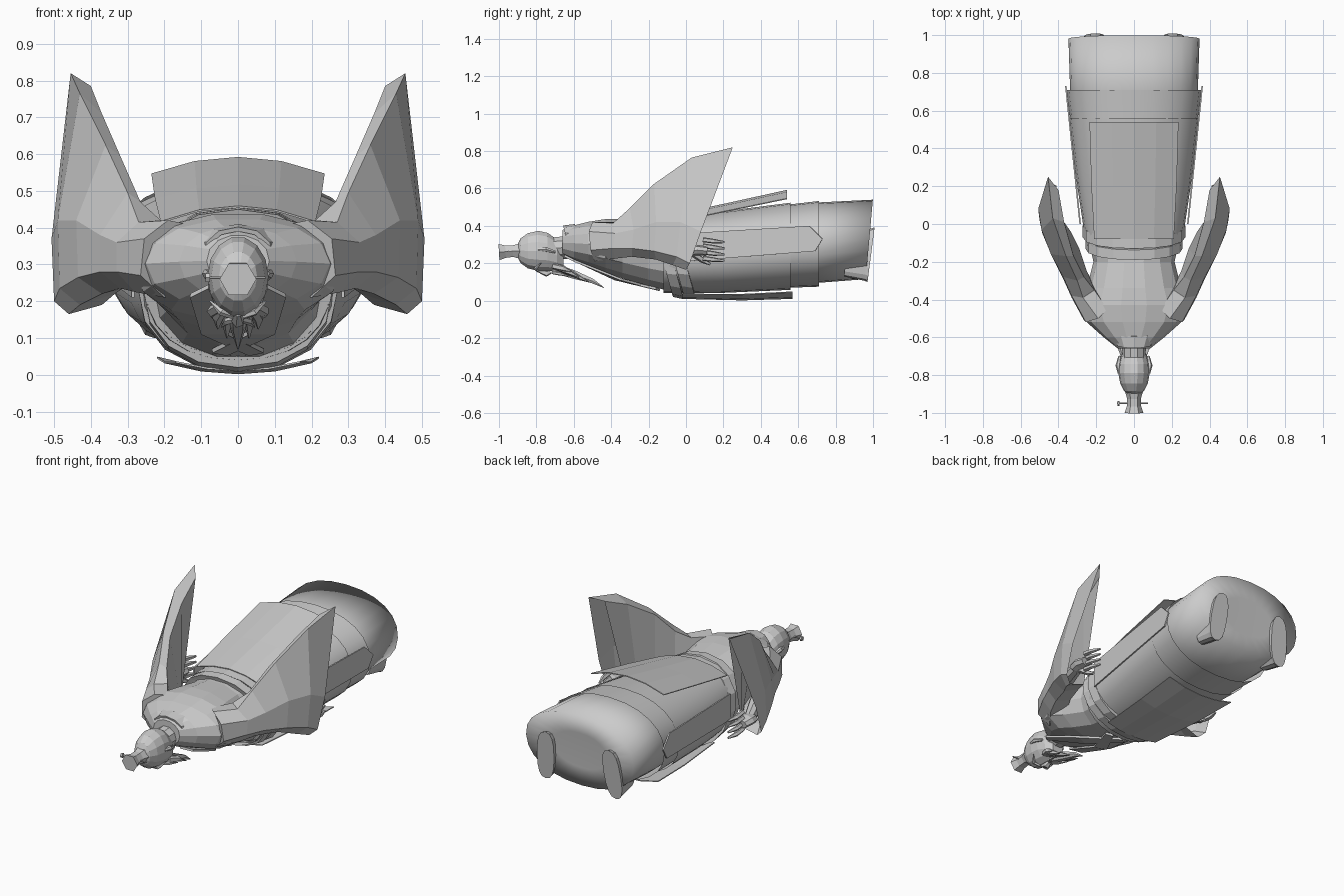
import bpy, bmesh, math
from mathutils import Vector


def make(name, verts, faces, smooth=False, thick=0, angle=40):
    me = bpy.data.meshes.new(name)
    me.from_pydata([tuple(v) for v in verts], [], faces)
    bm = bmesh.new()
    bm.from_mesh(me)
    bmesh.ops.recalc_face_normals(bm, faces=bm.faces)
    bm.to_mesh(me)
    bm.free()
    ob = bpy.data.objects.new(name, me)
    bpy.context.collection.objects.link(ob)
    if thick:
        m = ob.modifiers.new("thickness", "SOLIDIFY")
        m.thickness = thick
        m.offset = 0
    if smooth:
        bpy.ops.object.select_all(action="DESELECT")
        ob.select_set(True)
        bpy.context.view_layer.objects.active = ob
        bpy.ops.object.shade_smooth_by_angle(angle=math.radians(angle))
    return ob


def loft(name, rings, start=True, end=True, **kw):
    n = len(rings[0])
    verts = [v for r in rings for v in r]
    faces = [(i * n + j, i * n + (j + 1) % n, (i + 1) * n + (j + 1) % n, (i + 1) * n + j)
             for i in range(len(rings) - 1) for j in range(n)]
    if start:
        faces.append(tuple(range(n))[::-1])
    if end:
        faces.append(tuple(range((len(rings) - 1) * n, len(rings) * n)))
    return make(name, verts, faces, **kw)


def section(y, w, lo, hi, n=16, e=2.0, x=0, shear=0):
    # superellipse slice across the body, optionally leaning in y
    out = []
    for k in range(n):
        a = 2 * math.pi * k / n
        c, s = math.cos(a), math.sin(a)
        px = x + w * math.copysign(abs(c) ** (2 / e), c)
        pz = (lo + hi) / 2 + (hi - lo) / 2 * math.copysign(abs(s) ** (2 / e), s)
        out.append((px, y + shear * (pz - (lo + hi) / 2), pz))
    return out


def tube(name, pts, radii, n=6, flat=1.0):
    pts = [Vector(p) for p in pts]
    rings = []
    for i, p in enumerate(pts):
        d = pts[min(i + 1, len(pts) - 1)] - pts[max(i - 1, 0)]
        q = d.to_track_quat("Z", "Y")
        rings.append([p + q @ Vector((radii[i] * math.cos(2 * math.pi * k / n),
                                      radii[i] * flat * math.sin(2 * math.pi * k / n), 0))
                      for k in range(n)])
    return loft(name, rings)


def panel(name, rows, thick=0.005):
    # cloth sheet: each row is (y, half width, centre z, edge z)
    us = (-1, -0.5, 0, 0.5, 1)
    verts = [(u * w, y, zc + (ze - zc) * u * u) for y, w, zc, ze in rows for u in us]
    faces = [(i * 5 + j, i * 5 + j + 1, i * 5 + j + 6, i * 5 + j + 5)
             for i in range(len(rows) - 1) for j in range(4)]
    return make(name, verts, faces, thick=thick)


# Torso, from the waist to the neck (the figure lies face down)
loft("torso", [section(y, w, lo, hi, 14, 2.1) for y, w, lo, hi in (
    (-0.66, 0.085, 0.24, 0.38), (-0.6, 0.16, 0.21, 0.405), (-0.52, 0.25, 0.18, 0.425),
    (-0.43, 0.285, 0.145, 0.44), (-0.34, 0.25, 0.115, 0.44), (-0.2, 0.215, 0.075, 0.43),
    (-0.08, 0.24, 0.045, 0.43))])

# Skirt layers; the inner one is closed by a softly shaded bottom
E = 2.2
loft("under_skirt", [section(y, w, lo, hi, 24, E, shear=s) for y, w, lo, hi, s in (
    (0.0, 0.25, 0.05, 0.44, 0), (0.4, 0.3, 0.08, 0.49, 0), (0.7, 0.338, 0.095, 0.525, 0),
    (0.98, 0.347, 0.115, 0.54, 0.09), (0.975, 0.17, 0.22, 0.43, 0.09))], smooth=True, angle=120)
loft("middle_skirt", [section(y, w, lo, hi, 24, E) for y, w, lo, hi in (
    (-0.1, 0.25, 0.05, 0.44), (0.3, 0.307, 0.06, 0.485), (0.71, 0.356, 0.075, 0.533))],
    start=False, end=False, smooth=True)
loft("outer_skirt", [section(y, w, lo, hi, 24, E) for y, w, lo, hi in (
    (-0.12, 0.252, 0.04, 0.445), (0.2, 0.3, 0.042, 0.478), (0.56, 0.344, 0.058, 0.524))],
    start=False, end=False, smooth=True)

# Belt bands, lower at the front
for name, y0, y1, w in (("belt_upper", -0.13, -0.075, 0.258), ("belt_lower", -0.07, -0.01, 0.272)):
    loft(name, [section(y, r, lo, hi, 16, E, shear=-0.28) for y, r, lo, hi in (
        (y0, w - 0.02, 0.045, 0.435), (y0, w, 0.02, 0.45),
        (y1, w, 0.008, 0.455), (y1, w - 0.02, 0.04, 0.44))])

# Hanging cloth panels at back, front and sides
panel("back_panel", [(-0.08, 0.21, 0.457, 0.415), (0.2, 0.225, 0.515, 0.475), (0.54, 0.235, 0.59, 0.545)])
panel("front_panel", [(-0.02, 0.17, 0.012, 0.035), (0.3, 0.2, 0.004, 0.034), (0.57, 0.22, 0.012, 0.047)])
for s in (-1, 1):
    side = [(0.0, 0.21), (0.69, 0.265), (0.73, 0.33), (0.66, 0.40), (0.0, 0.36)]
    make("side_panel", [(s * (0.285 + 0.104 * y), y, z) for y, z in side],
         [(0, 1, 2, 3, 4)], thick=0.008)

# Sleeves: rings of bottom, outer low, outer high, top, inner high, inner low
sleeve = [
    [(.20, -.49, .21), (.265, -.51, .27), (.255, -.52, .37), (.19, -.50, .42), (.14, -.45, .41), (.14, -.42, .23)],
    [(.28, -.38, .225), (.33, -.39, .28), (.33, -.38, .36), (.27, -.39, .415), (.21, -.35, .42), (.21, -.32, .24)],
    [(.32, -.29, .235), (.375, -.29, .28), (.375, -.28, .38), (.30, -.30, .495), (.265, -.28, .47), (.25, -.25, .25)],
    [(.37, -.16, .22), (.435, -.17, .265), (.44, -.16, .42), (.36, -.17, .625), (.32, -.17, .595), (.29, -.13, .25)],
    [(.43, -.07, .19), (.485, -.05, .235), (.49, -.03, .42), (.43, .03, .765), (.37, .01, .71), (.335, -.04, .22)],
    [(.46, .00, .165), (.50, .02, .20), (.507, .08, .37), (.455, .25, .82), (.40, .18, .785), (.37, .01, .19)]]
for s in (-1, 1):
    rings = [[(s * x, y, z) for x, y, z in r] for r in sleeve]
    loft("sleeve", rings, end=False)
    # Forearm, palm, fingers and thumb
    tube("forearm", [(s * .28, -.35, .32), (s * .39, -.08, .28), (s * .43, .03, .265)],
         [.05, .04, .03], 8)
    tube("palm", [(s * .43, .02, .265), (s * .435, .06, .27), (s * .43, .11, .265)],
         [.046, .048, .042], 8, 0.6)
    for i in range(4):
        z = 0.222 + 0.033 * i
        tube("finger", [(s * .43, .09, z + .005), (s * .43, .15, z - .003), (s * .415, .205, z - .008)],
             [.014, .013, .006], 5)
    tube("thumb", [(s * .425, .04, .25), (s * .405, .09, .215), (s * .40, .13, .195)], [.018, .015, .007], 5)

    # Foot with flat sole facing +y, toes turned slightly out
    foot = []
    for y, k in ((0.86, 0.8), (0.97, 0.95), (0.99, 1)):
        foot.append([(x + s * 0.08 * (0.25 - z), yy + 0.13 * (z - 0.25), z) for x, yy, z in
                     section(y, 0.055 * k, 0.245 - 0.145 * k, 0.245 + 0.147 * k, 16, 2.6, x=s * 0.215)])
    loft("foot", foot)

    # Collar flap crossing the chest
    make("lapel", [(s * .08, -.65, .24), (s * .13, -.60, .215), (s * .10, -.35, .115),
                   (-s * .03, -.14, .057), (-s * .07, -.16, .065), (s * .03, -.38, .115)],
         [(0, 1, 2, 5), (5, 2, 3, 4)], thick=0.012)

    # Ear, brow, moustache
    tube("ear", [(s * .078, -.79, .275), (s * .084, -.75, .275), (s * .075, -.70, .26)], [.008, .014, .008], 6)
    tube("brow", [(s * .015, -.79, .158), (s * .045, -.805, .17), (s * .075, -.775, .2)], [.007, .01, .003], 5)
    tube("moustache", [(s * .008, -.715, .15), (s * .03, -.68, .145), (s * .045, -.62, .13)], [.008, .01, .002], 5)
    # Beard side locks
    for a, b, c in ((.03, -.52, .10), (.055, -.57, .125), (.07, -.61, .155)):
        tube("beard_lock", [(s * a * .7, -.71, .185), (s * a, (b - .7) / 2, (c + .18) / 2 + .005), (s * a, b, c)],
             [.016, .016, .002], 5)

# Standing collar and neck
loft("collar", [section(y, w, lo, hi, 12, 2.2, shear=-0.25) for y, w, lo, hi in (
    (-0.57, 0.13, 0.21, 0.41), (-0.635, 0.098, 0.225, 0.402), (-0.635, 0.085, 0.24, 0.39))], end=False)
tube("neck", [(0, -.55, .29), (0, -.72, .28)], [.068, .06], 10)

# Head, face looking down
loft("head", [section(y, w, lo, hi, 14) for y, w, lo, hi in (
    (-0.905, 0.025, 0.24, 0.29), (-0.885, 0.052, 0.2, 0.335), (-0.845, 0.073, 0.17, 0.363),
    (-0.79, 0.083, 0.157, 0.376), (-0.74, 0.081, 0.157, 0.365), (-0.69, 0.066, 0.155, 0.33),
    (-0.655, 0.035, 0.16, 0.27))])
tube("nose", [(0, -.80, .165), (0, -.745, .145), (0, -.725, .155)], [.008, .018, .013], 5)
tube("beard", [(0, -.71, .175), (0, -.6, .14), (0, -.5, .105), (0, -.44, .07)], [.03, .026, .014, .002], 6)

# Topknot and its pin
tube("topknot", [(0, -.88, .265), (0, -.925, .265), (0, -.965, .262), (0, -1, .26)], [.05, .036, .038, .05], 6)
tube("hair_pin", [(-.09, -.95, .264), (.075, -.95, .264)], [.004, .004], 5)
tube("hair_pin_head", [(-.088, -.95, .264), (-.076, -.95, .264)], [.013, .013], 6)
